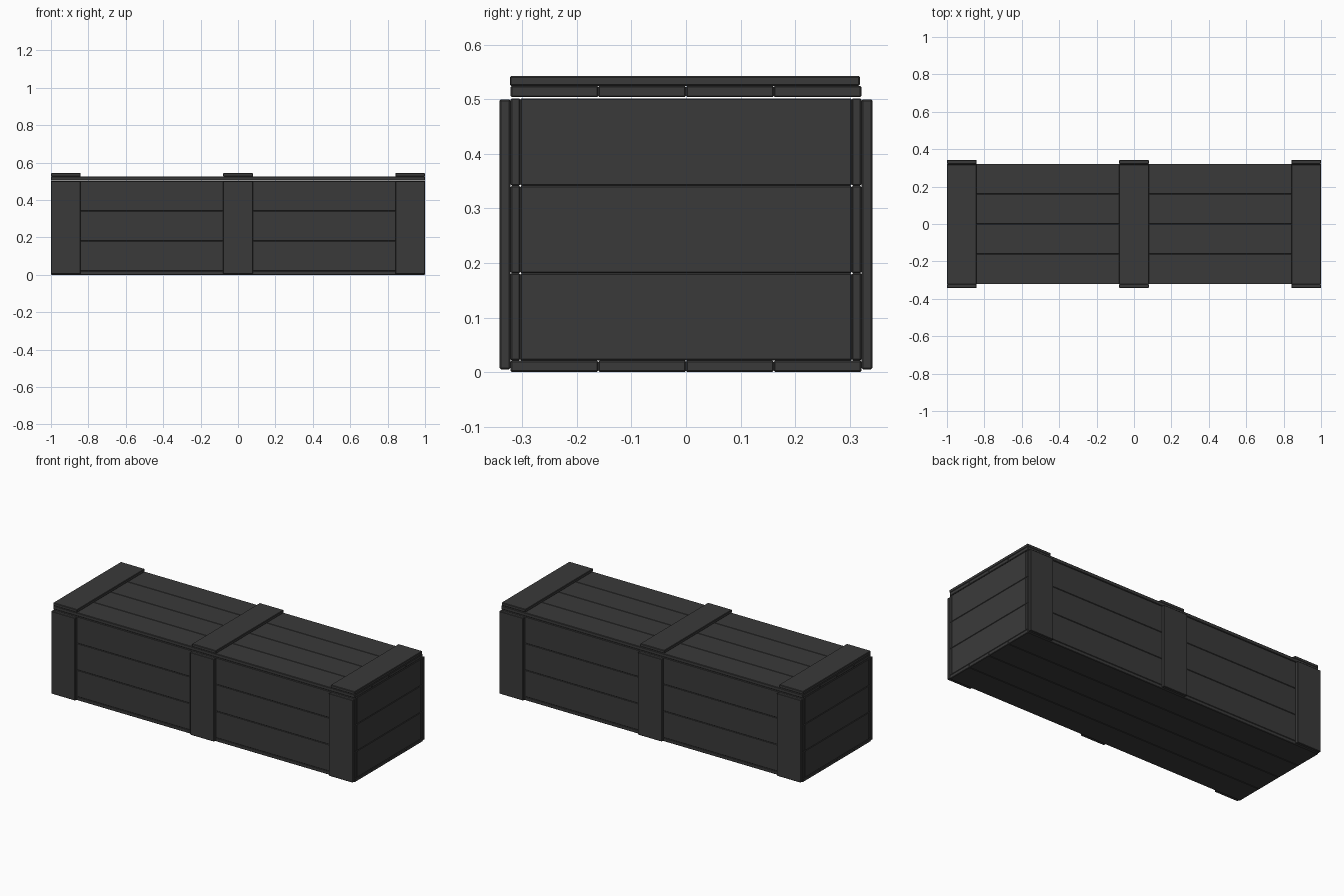
import bpy
import bmesh
from mathutils import Vector

if "Cube" in bpy.data.objects:
    bpy.data.objects.remove(bpy.data.objects["Cube"], do_unlink=True)

# Single dark finish for every board
dark = bpy.data.materials.new("charcoal_wood")
dark.use_nodes = True
colour = (0.042, 0.042, 0.042, 1)
dark.diffuse_color = colour
dark.node_tree.nodes["Principled BSDF"].inputs["Base Color"].default_value = colour

CHAMFER = 0.0025


def board(name, low, high):
    """A chamfered board filling the box between two corners."""
    low, high = Vector(low), Vector(high)
    size, centre = high - low, (low + high) / 2
    bm = bmesh.new()
    bmesh.ops.create_cube(bm, size=1)
    for v in bm.verts:
        v.co = Vector(a * b for a, b in zip(v.co, size))
    mesh = bpy.data.meshes.new(name)
    bm.to_mesh(mesh)
    bm.free()
    mesh.materials.append(dark)
    obj = bpy.data.objects.new(name, mesh)
    obj.location = centre
    bpy.context.collection.objects.link(obj)
    bevel = obj.modifiers.new("chamfer", "BEVEL")
    bevel.width = CHAMFER
    bevel.segments = 1


HALF_Y = 0.322    # outer face of the long walls
INNER_Y = 0.304   # inner face of the long walls
FLOOR, RIM = 0.021, 0.502
LID, LID_TOP = 0.504, 0.525
WALL = 0.02

# Floor and lid: four lengthwise planks each
pitch = HALF_Y / 2
for i in range(4):
    y = -HALF_Y + i * pitch
    board("floor_plank", (-1, y, 0), (1, y + pitch, FLOOR))
    board("lid_plank", (-1, y, LID), (1, y + pitch, LID_TOP))

# Walls: three courses of planks, ends fitted between the long sides
course = (RIM - FLOOR) / 3
for i in range(3):
    z = FLOOR + i * course
    for name, y in (("front_plank", -HALF_Y), ("back_plank", INNER_Y)):
        board(name, (-1, y, z), (1, y + HALF_Y - INNER_Y, z + course))
    for name, x in (("right_end_plank", -1), ("left_end_plank", 1 - WALL)):
        board(name, (x, -INNER_Y, z), (x + WALL, INNER_Y, z + course))

# Battens: three uprights on each long side and three across the lid
for x in (-1, -0.079, 0.841):
    right = x + 0.159
    board("front_batten", (x, -0.342, 0.005), (right, -HALF_Y, 0.5))
    board("back_batten", (x, HALF_Y, 0.005), (right, 0.342, 0.5))
    board("lid_batten", (x, -0.323, LID_TOP), (right, 0.319, 0.543))
